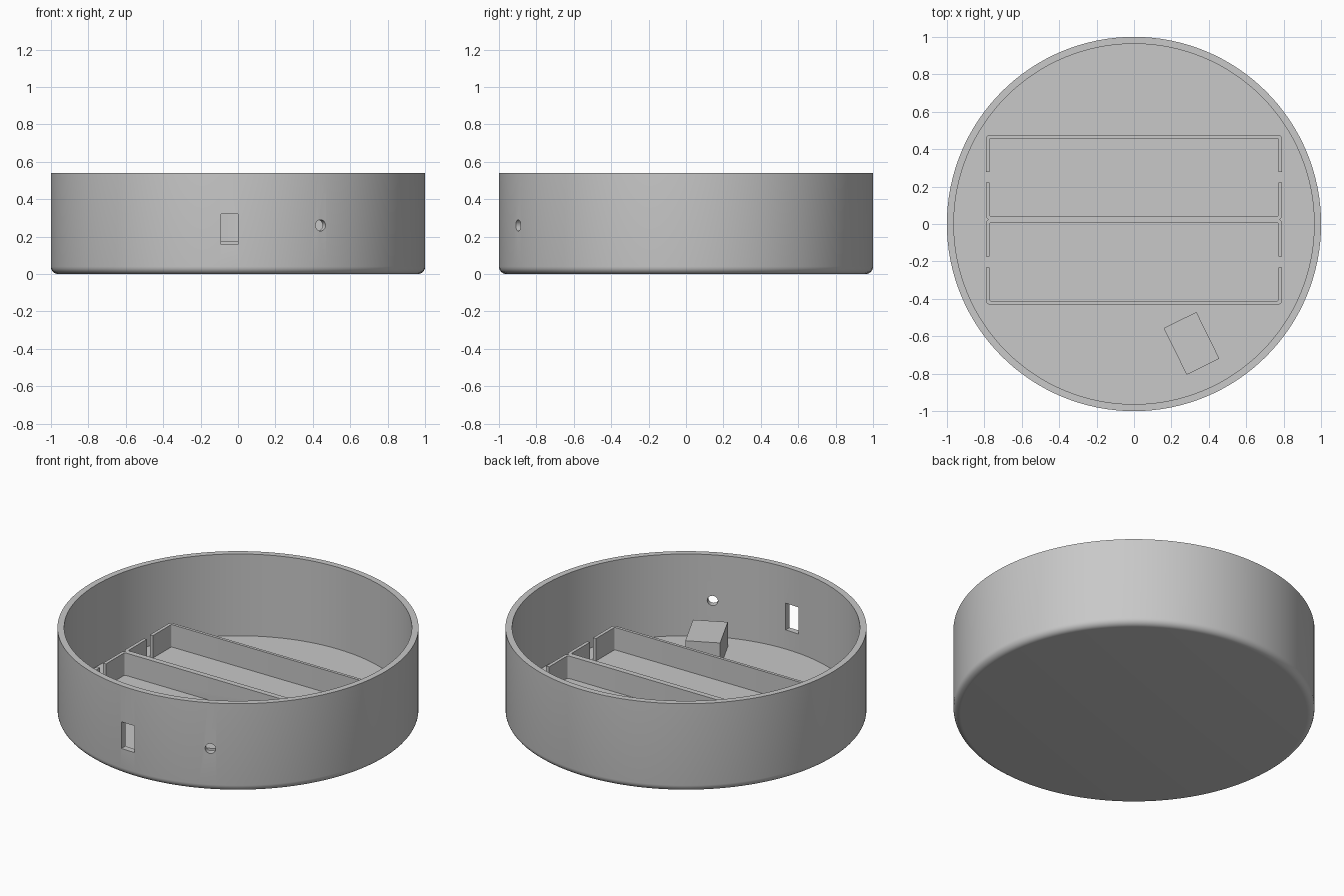
import bpy
import bmesh
from math import sin, cos, pi, radians
from mathutils import Matrix, Vector

cube = bpy.data.objects.get("Cube")
if cube:
    bpy.data.objects.remove(cube, do_unlink=True)

grey = bpy.data.materials.new("light grey")
grey.use_nodes = True
grey.diffuse_color = (0.58, 0.58, 0.58, 1)
grey.node_tree.nodes["Principled BSDF"].inputs["Base Color"].default_value = grey.diffuse_color

HEIGHT, FLOOR, INNER, FILLET = 0.54, 0.04, 0.963, 0.04
RACK_TOP = 0.177


def finish(name, bm):
    bmesh.ops.recalc_face_normals(bm, faces=bm.faces)
    mesh = bpy.data.meshes.new(name)
    bm.to_mesh(mesh)
    bm.free()
    mesh.materials.append(grey)
    obj = bpy.data.objects.new(name, mesh)
    bpy.context.collection.objects.link(obj)
    return obj


def box(name, x, y, z, corner=0.0, turn=0.0):
    """Box from three (low, high) ranges, with optional rounded upright edges."""
    size = [b - a for a, b in (x, y, z)]
    centre = Vector([(a + b) / 2 for a, b in (x, y, z)])
    bm = bmesh.new()
    bmesh.ops.create_cube(bm, size=1)
    bmesh.ops.scale(bm, vec=size, verts=bm.verts)
    if corner:
        upright = [e for e in bm.edges
                   if (e.verts[0].co - e.verts[1].co).xy.length < 1e-5]
        bmesh.ops.bevel(bm, geom=upright, offset=corner, segments=4,
                        profile=0.5, affect='EDGES')
    bmesh.ops.transform(bm, verts=bm.verts,
                        matrix=Matrix.Translation(centre) @ Matrix.Rotation(turn, 4, 'Z'))
    return finish(name, bm)


def combine(target, tool, operation):
    """Apply a boolean and discard the tool object."""
    mod = target.modifiers.new("cut", 'BOOLEAN')
    mod.operation, mod.object, mod.solver = operation, tool, 'EXACT'
    tool.hide_render = True
    bpy.context.view_layer.objects.active = target
    bpy.ops.object.modifier_apply(modifier=mod.name)
    bpy.data.objects.remove(tool, do_unlink=True)


def smooth(obj):
    bpy.ops.object.select_all(action='DESELECT')
    obj.select_set(True)
    bpy.context.view_layer.objects.active = obj
    bpy.ops.object.shade_smooth_by_angle(angle=radians(30))


# Round tub, turned from a half profile with a filleted foot
profile = [(0, 0)]
for i in range(7):
    a = i / 6 * pi / 2
    profile.append((1 - FILLET + FILLET * sin(a), FILLET - FILLET * cos(a)))
profile += [(1, HEIGHT), (INNER, HEIGHT), (INNER, FLOOR), (0, FLOOR)]
bm = bmesh.new()
verts = [bm.verts.new((r, 0, z)) for r, z in profile]
edges = [bm.edges.new(pair) for pair in zip(verts, verts[1:])]
bmesh.ops.spin(bm, geom=verts + edges, cent=(0, 0, 0), axis=(0, 0, 1),
               angle=2 * pi, steps=128)
bmesh.ops.remove_doubles(bm, verts=bm.verts, dist=1e-4)
tub = finish("tub", bm)

# Upright slot in the front wall
combine(tub, box("slot_cutter", (-0.09, 0), (-1.1, -0.85), (0.157, 0.32)), 'DIFFERENCE')

# Round cable hole, pointing outward beside the slot
bearing = radians(26.2)
bm = bmesh.new()
bmesh.ops.create_cone(bm, cap_ends=True, segments=32, radius1=0.03, radius2=0.03, depth=0.3)
bmesh.ops.transform(bm, verts=bm.verts,
                    matrix=Matrix.Translation((sin(bearing), -cos(bearing), 0.26))
                    @ Matrix.Rotation(bearing, 4, 'Z') @ Matrix.Rotation(pi / 2, 4, 'X'))
combine(tub, finish("hole_cutter", bm), 'DIFFERENCE')
smooth(tub)

# Rack of two long trays sharing a middle wall, each with a gap in both ends
trays = [(0.023, 0.476), (-0.43, 0.025)]
back, front = [box("rack", (-0.791, 0.791), t, (FLOOR - 0.02, RACK_TOP), 0.02) for t in trays]
combine(back, front, 'UNION')
for low, high in trays:
    middle = (low + high) / 2
    combine(back, box("well_cutter", (-0.771, 0.771), (low + 0.018, high - 0.018),
                      (0, 0.3), 0.008), 'DIFFERENCE')
    combine(back, box("gap_cutter", (-0.9, 0.9), (middle - 0.029, middle + 0.029),
                      (0, 0.3)), 'DIFFERENCE')
back.name = "rack"
smooth(back)

# Solid block on the floor, lined up with the cable hole
box("block", (0.21, 0.405), (-0.777, -0.499), (FLOOR - 0.02, 0.19), turn=bearing)
